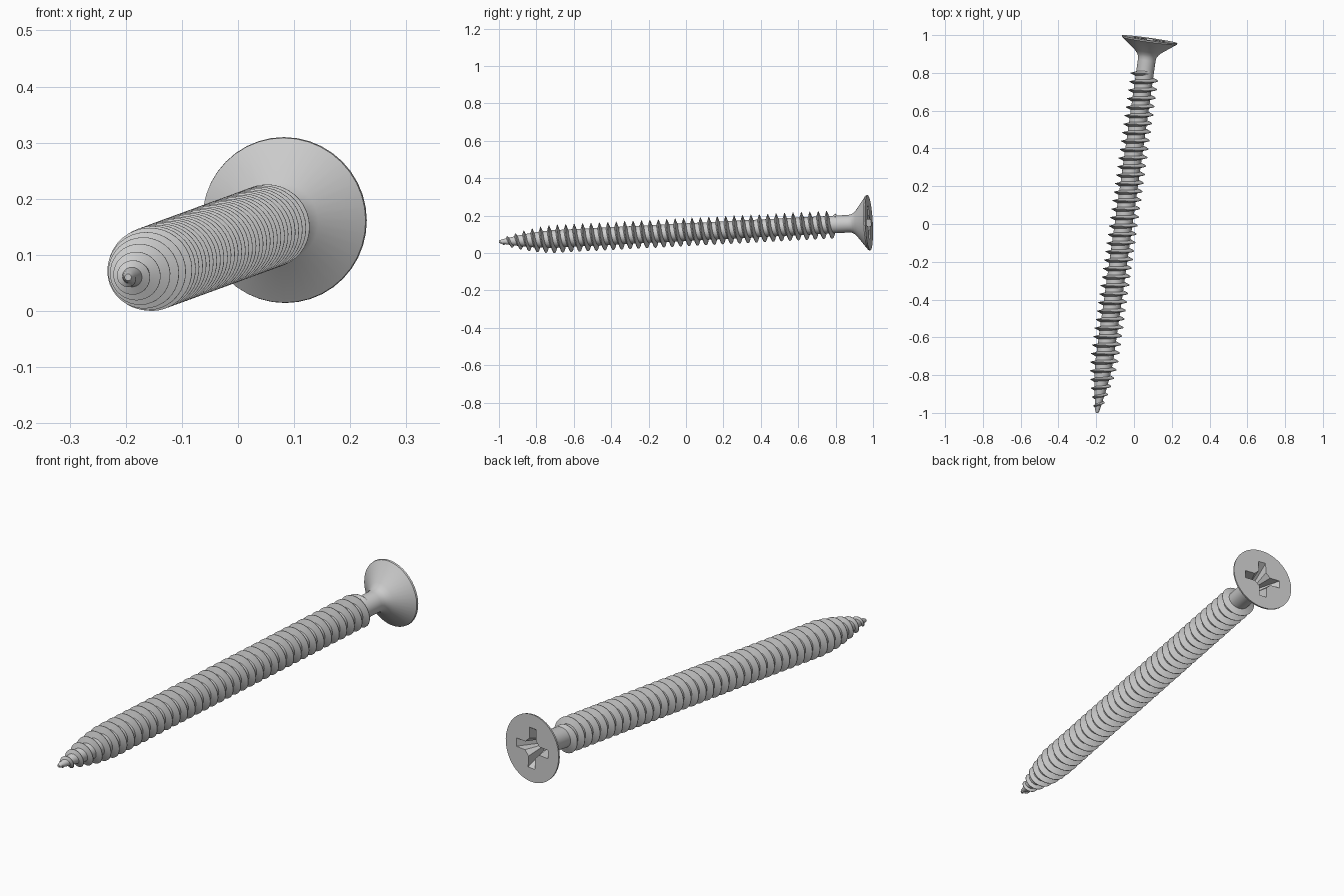
import bpy, bmesh, math
from mathutils import Matrix, Vector

if "Cube" in bpy.data.objects:
    bpy.data.objects.remove(bpy.data.objects["Cube"])

# Axis of the lying screw: local z runs from the tip to the head face
TIP, TOP = Vector((-0.196, -1.0, 0.060)), Vector((0.083, 0.978, 0.162))
D = (TOP - TIP).normalized()
LENGTH = (TOP - TIP).length
X = Vector((D.y, -D.x, 0)).normalized()
Y = D.cross(X)
PLACE = Matrix.Translation(TIP) @ Matrix((X, Y, D)).transposed().to_4x4()

# Core radius along the tapered point
TAPER = [(0, 0.006), (0.012, 0.011), (0.06, 0.020), (0.13, 0.032), (0.20, 0.041), (0.28, 0.047)]


def core_radius(s):
    if s <= 0:
        return TAPER[0][1]
    for (a, ra), (b, rb) in zip(TAPER, TAPER[1:]):
        if s <= b:
            return ra + (rb - ra) * (s - a) / (b - a)
    return TAPER[-1][1]


def make(name, rings):
    """Skin a list of closed vertex loops and cap both ends."""
    bm = bmesh.new()
    loops = [[bm.verts.new(p) for p in ring] for ring in rings]
    for a, b in zip(loops, loops[1:]):
        n = len(a)
        for i in range(n):
            bm.faces.new((a[i], a[(i + 1) % n], b[(i + 1) % n], b[i]))
    bm.faces.new(loops[0][::-1])
    bm.faces.new(loops[-1])
    bmesh.ops.recalc_face_normals(bm, faces=bm.faces)
    mesh = bpy.data.meshes.new(name)
    bm.to_mesh(mesh)
    bm.free()
    obj = bpy.data.objects.new(name, mesh)
    bpy.context.collection.objects.link(obj)
    obj.matrix_world = PLACE
    return obj


def circle(r, z, n, turn=0.0):
    return [(r * math.cos(turn + 2 * math.pi * i / n),
             r * math.sin(turn + 2 * math.pi * i / n), z) for i in range(n)]


def rect(w, h, z):
    return [(-w, -h, z), (w, -h, z), (w, h, z), (-w, h, z)]


def smooth(obj, angle):
    bpy.ops.object.select_all(action='DESELECT')
    obj.select_set(True)
    bpy.context.view_layer.objects.active = obj
    bpy.ops.object.shade_smooth_by_angle(angle=math.radians(angle))


# Shank and countersunk head, one turned profile
profile = [(r, s) for s, r in TAPER]
profile += [(0.047, LENGTH - 0.112), (0.049, LENGTH - 0.095), (0.056, LENGTH - 0.081),
            (0.070, LENGTH - 0.066), (0.147, LENGTH - 0.008), (0.148, LENGTH)]
body = make("shank_and_head", [circle(r, s, 40) for r, s in profile])

# Cross recess: two tapered slots and a diagonal tapered square socket
d = 0.085
cutters = [
    make("slot_cutter_a", [rect(0.038, 0.013, LENGTH - d), rect(0.094, 0.019, LENGTH + 0.01)]),
    make("slot_cutter_b", [rect(0.013, 0.038, LENGTH - d), rect(0.019, 0.094, LENGTH + 0.01)]),
    make("socket_cutter", [circle(0.020, LENGTH - d - 0.012, 8, math.pi / 8),
                           circle(0.047, LENGTH + 0.01, 8, math.pi / 8)]),
]
bpy.context.view_layer.objects.active = body
for c in cutters:
    c.hide_render = True
    mod = body.modifiers.new("recess", 'BOOLEAN')
    mod.operation, mod.solver, mod.object = 'DIFFERENCE', 'EXACT', c
    bpy.ops.object.modifier_apply(modifier=mod.name)
for c in cutters:
    bpy.data.objects.remove(c)
smooth(body, 30)

# Helical thread with a thin crest, following the tapered point
PITCH, STEPS, END = 0.0455, 36, 1.825
rings = []
count = int((END - 0.012) / PITCH * STEPS)
for k in range(count + 1):
    s = 0.012 + k * PITCH / STEPS
    a = 2 * math.pi * k / STEPS
    r = core_radius(s)
    fade = min(1, k / 18 + 0.1, (count - k) / 10 + 0.05)
    crest = r * (1 + 0.6 * fade)
    half = 0.006 + 0.006 * r / 0.047
    section = [(core_radius(s - half) * 0.97, -half), (crest, -0.0012),
               (crest, 0.0012), (r * 0.97, half)]
    rings.append([(q * math.cos(a), q * math.sin(a), max(s + z, 0.001)) for q, z in section])
thread = make("thread", rings)
smooth(thread, 35)
